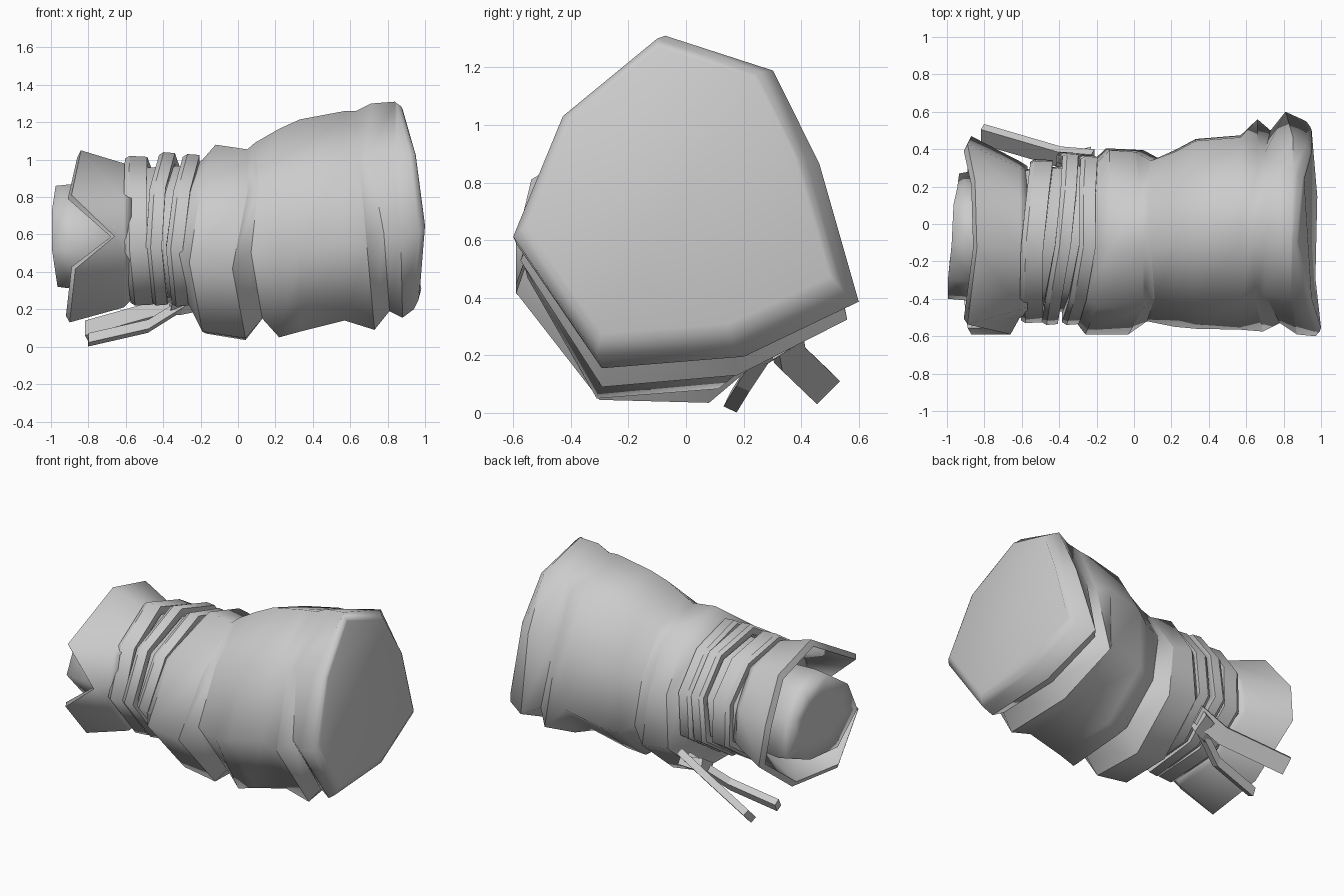
import bpy, bmesh
from mathutils import Vector

if "Cube" in bpy.data.objects:
    bpy.data.objects.remove(bpy.data.objects["Cube"])

cloth = bpy.data.materials.new("sack_grey")
cloth.diffuse_color = (0.6, 0.6, 0.6, 1)
cloth.use_nodes = True
cloth.node_tree.nodes["Principled BSDF"].inputs["Base Color"].default_value = cloth.diffuse_color

# Lopsided eight-sided section, as fractions of the half width and half height
SECTION = [(-.13, 1), (.5, .79), (.77, .23), (1, -.6),
           (.33, -.93), (-.5, -1), (-1, -.25), (-.7, .51)]
# Fuller version for the belly and bands, and one with a lower keel for the neck
ROUND = [(-.1, 1), (.56, .79), (.95, .22), (.97, -.48),
         (.38, -.94), (-.5, -1), (-1, -.25), (-.72, .54)]
NECK = ROUND[:4] + [(.34, -1), (-.42, -.98)] + ROUND[6:]
# Collar section has one more corner for the notch (index 7)
COLLAR = [(-.13, 1), (.55, .79), (.92, .23), (1, -.35), (.33, -.93),
          (-.5, -1), (-1, -.38), (-1, .0), (-.9, .48)]


def ring(x, y0, y1, z0, z1, dx=None, section=SECTION):
    """One cross-section fitted in a y/z box, each corner slid along x by dx."""
    dx = dx or [0] * len(section)
    return [Vector((x + d, (y0 + y1) / 2 + u * (y1 - y0) / 2,
                    (z0 + z1) / 2 + v * (z1 - z0) / 2))
            for (u, v), d in zip(section, dx)]


def loft(name, rings, wrap=False, sharp={}, flat=False):
    """Skin a row of rings; sharp maps a hard-edged ring to its soft corners."""
    bm = bmesh.new()
    vs = [[bm.verts.new(p) for p in r] for r in rings]
    n, m = len(rings[0]), len(rings)
    for i in range(m if wrap else m - 1):
        a, b = vs[i], vs[(i + 1) % m]
        for k in range(n):
            bm.faces.new((a[k], a[(k + 1) % n], b[(k + 1) % n], b[k]))
    if not wrap:
        bm.faces.new(vs[0])
        bm.faces.new(vs[-1])
    bmesh.ops.recalc_face_normals(bm, faces=bm.faces)
    for f in bm.faces:
        f.smooth = not flat
    for i, soft in sharp.items():
        for k in range(n):
            if k not in soft:
                e = bm.edges.get((vs[i][k], vs[i][(k + 1) % n]))
                e.smooth = False
    me = bpy.data.meshes.new(name)
    bm.to_mesh(me)
    bm.free()
    me.materials.append(cloth)
    ob = bpy.data.objects.new(name, me)
    bpy.context.collection.objects.link(ob)
    return ob


# Sack body: neck, bulge, creases and tilted bottom
lip = [.05, .04, .04, .02, 0, -.02, -.09, -.03]
fold = [.02, 0, -.02, .02, .01, .01, -.06, .02]
fold_end = [-.03, -.04, -.03, .02, .01, .01, -.05, -.01]
crease = [-.05, -.02, -.02, -.02, .02, .05, .01, -.03]
crease_end = [-.04, -.02, -.05, -.02, .03, .06, .03, -.05]
heel = [.01, .02, .02, -.02, .03, .05, .04, .01]
tilt = [-.08, -.05, -.01, -.01, .02, .01, .04, -.01]
loft("sack_body", [
    ring(-.64, -.45, .30, .28, .95, None, ROUND),
    ring(-.28, -.47, .33, .26, .97, lip, ROUND),
    ring(-.24, -.50, .35, .22, 1.00, lip, ROUND),
    ring(-.17, -.59, .42, .07, 1.08, lip, NECK),
    ring(.03, -.59, .41, .035, 1.055, fold, NECK),
    ring(.12, -.52, .36, .15, 1.09, fold_end, ROUND),
    ring(.22, -.55, .41, .05, 1.165, None, ROUND),
    ring(.33, -.56, .47, .08, 1.215, None, ROUND),
    ring(.57, -.565, .49, .14, 1.26, None, ROUND),
    ring(.68, -.575, .56, .09, 1.26, crease),
    ring(.75, -.53, .50, .19, 1.30, crease_end),
    ring(.83, -.59, .60, .155, 1.31, heel),
    ring(.93, -.60, .55, .20, 1.30, tilt),
    ring(.953, -.575, .52, .245, 1.285, tilt),
    ring(.96, -.555, .50, .275, 1.27, tilt),
], sharp={3: (0, 7), 4: (0,), 5: (0,), 9: (0, 1, 7), 10: (0, 1, 7), 11: (0, 7)})

# Rope bands around the neck
for i, (x, w, y0, y1, z0, z1, dx) in enumerate([
        (-.545, .12, -.53, .36, .22, 1.02, [0, .03, .05, .05, .03, .03, 0, -.005]),
        (-.43, .085, -.54, .40, .22, 1.04, [.05, .08, .09, .06, .03, .01, -.02, 0]),
        (-.32, .09, -.54, .385, .215, 1.03, [.07, .07, .08, .06, .02, .01, -.02, .02])]):
    h, t = w / 2, .06
    loft("rope_band_%d" % (i + 1), [
        ring(x - h, y0 + t, y1 - t, z0 + t, z1 - t, dx, ROUND),
        ring(x - h, y0 + .015, y1 - .015, z0 + .015, z1 - .015, dx, ROUND),
        ring(x - h + .025, y0, y1, z0, z1, dx, ROUND),
        ring(x + h, y0 + .005, y1 - .005, z0 + .005, z1 - .005, dx, ROUND),
        ring(x + h, y0 + t, y1 - t, z0 + t, z1 - t, dx, ROUND),
    ], wrap=True, sharp={1: (), 2: (), 3: ()})

# Flared collar with a notch in its front edge
edge = [.03, .02, -.02, 0, .0, -.03, 0, .21, -.02]
loft("collar", [
    ring(-.57, -.48, .31, .25, .97, None, COLLAR),
    ring(-.61, -.50, .335, .21, .98, None, COLLAR),
    ring(-.87, -.59, .47, .13, 1.05, edge, COLLAR),
    ring(-.89, -.555, .43, .165, 1.01, edge, COLLAR),
    ring(-.60, -.43, .28, .29, .92, None, COLLAR),
], wrap=True, sharp={2: (), 3: ()})

# Gathered cloth end inside the collar, softly rounded over
tip = [.01, .02, .04, .05, .03, .02, -.01, -.01]
loft("sack_mouth", [
    ring(-.58, -.38, .25, .33, .86),
    ring(-.88, -.41, .28, .31, .87),
    ring(-.985, -.40, .27, .32, .86, tip),
    ring(-.975, -.25, .12, .45, .73, tip),
])


# Loose rope tails and their knot
def tail(name, path, across, thick):
    rings = []
    pts = [Vector(p) for p in path]
    across = Vector(across)
    for i, p in enumerate(pts):
        d = pts[min(i + 1, len(pts) - 1)] - pts[max(i - 1, 0)]
        n = d.cross(across).normalized() * thick / 2
        rings.append([p + across + n, p - across + n,
                      p - across - n, p + across - n])
    loft(name, rings, flat=True)


tail("rope_tail_back", [(-.22, .345, .29), (-.40, .36, .2), (-.81, .48, .085)],
     (0, .04, .04), .045)
tail("rope_tail_low", [(-.24, .31, .26), (-.48, .21, .11), (-.80, .165, .037)],
     (0, .012, .025), .05)
tail("knot", [(-.36, .29, .23), (-.30, .32, .235), (-.23, .34, .25)],
     (0, .055, .035), .07)
